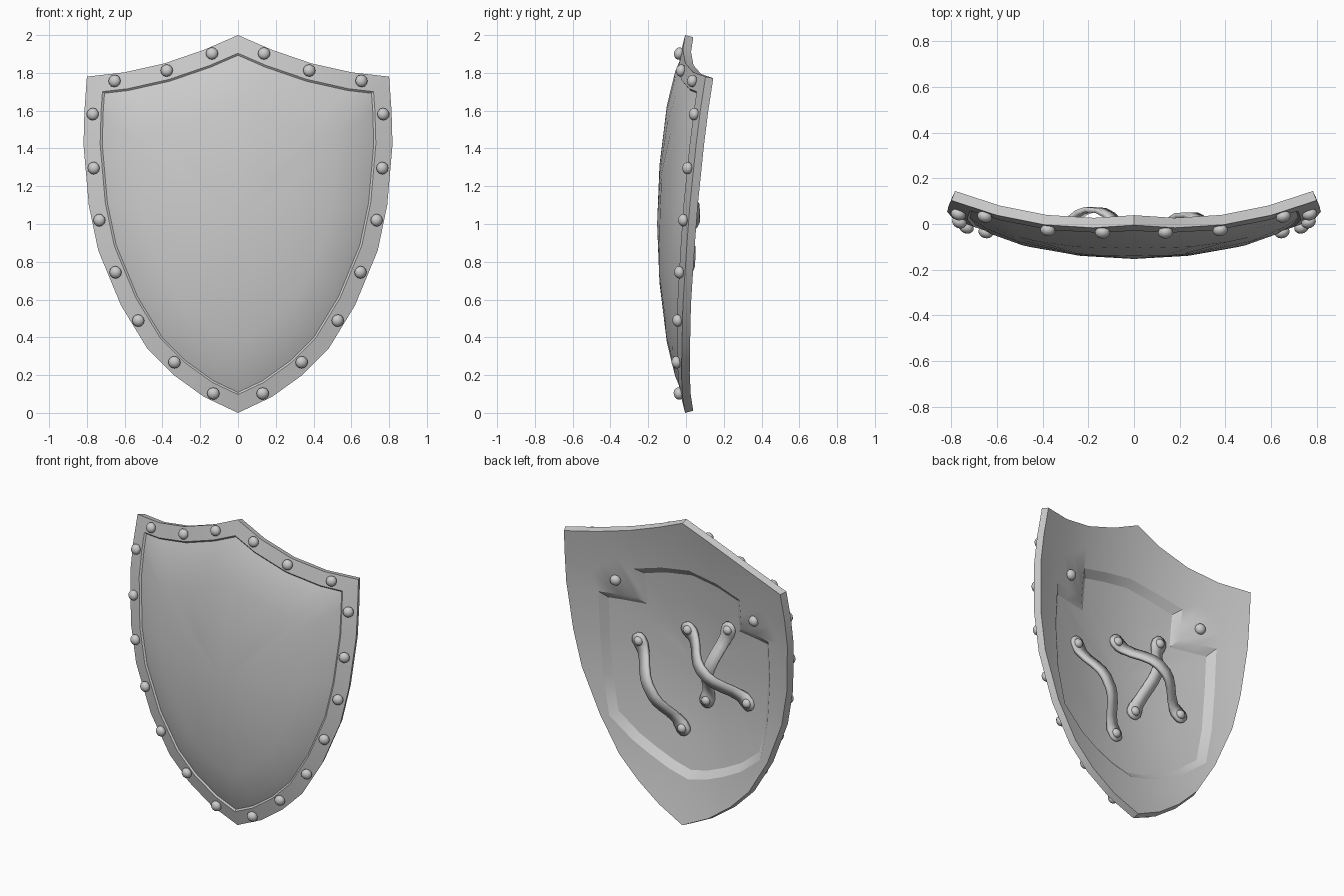
import bpy, bmesh, math
from mathutils import Vector, Matrix

if "Cube" in bpy.data.objects:
    bpy.data.objects.remove(bpy.data.objects["Cube"])

A, B, C = 0.25, 0.132, -0.137      # curvature of the shield front surface

def normal(x, z):
    return Vector((-2 * A * x, 1, -2 * B * (z - 1))).normalized()

def surf(x, z, off=0.0):
    """Point on the curved shield sheet, offset towards the back."""
    return Vector((x, A * x * x + B * (z - 1) ** 2 + C, z)) + normal(x, z) * off

def mirror_loop(half):
    """Half outline (top to bottom, x >= 0) -> closed loop."""
    return [Vector(p) for p in half] + [Vector((-x, z)) for x, z in half[-2:0:-1]]

def inset(loop, w):
    """Mitred inward offset of a clockwise loop."""
    out, n = [], len(loop)
    for i, p in enumerate(loop):
        d1 = (p - loop[i - 1]).normalized()
        d2 = (loop[(i + 1) % n] - p).normalized()
        n1, n2 = Vector((d1.y, -d1.x)), Vector((d2.y, -d2.x))
        out.append(p + (n1 + n2) * (w / (1 + n1.dot(n2))))
    return out

def scaled(loop, f, c=Vector((0, 1.0))):
    return [c + (p - c) * f for p in loop]

def finish(name, bm, angle=30):
    bmesh.ops.recalc_face_normals(bm, faces=bm.faces)
    me = bpy.data.meshes.new(name)
    bm.to_mesh(me)
    bm.free()
    ob = bpy.data.objects.new(name, me)
    bpy.context.collection.objects.link(ob)
    bpy.ops.object.select_all(action='DESELECT')
    ob.select_set(True)
    bpy.context.view_layer.objects.active = ob
    bpy.ops.object.shade_smooth_by_angle(angle=math.radians(angle))
    return ob

# Outlines: shield edge, front panel, stepped recess in the back
outer = mirror_loop([(0, 2), (.18, 1.922), (.39, 1.85), (.6, 1.803), (.8, 1.78), (.813, 1.6),
                     (.818, 1.42), (.79, 1.1), (.74, .86), (.62, .57), (.48, .34),
                     (.34, .2), (.18, .085), (0, 0)])
recess = mirror_loop([(0, 1.66), (.2, 1.63), (.39, 1.58), (.39, 1.47), (.39, 1.38), (.5, 1.38),
                      (.63, 1.38), (.63, 1.1), (.61, .82), (.56, .57), (.4, .44),
                      (.27, .37), (.14, .315), (0, .28)])
rim = inset(outer, .088)
panel = inset(outer, .096)
floor = inset(recess, .05)
mid = [(a + b) / 2 for a, b in zip(outer, recess)]

# Shield body: lofted from the front centre round the rim to the back centre
layers = [(scaled(panel, .35), -.016), (scaled(panel, .7), -.016), (scaled(panel, .9), -.006),
          (panel, .010), (rim, 0), (outer, 0), (outer, .045), (mid, .047), (recess, .05),
          (floor, .02), (scaled(floor, .66), .02), (scaled(floor, .33), .02)]
bm = bmesh.new()
rings = [[bm.verts.new(surf(p.x, p.y, off)) for p in loop] for loop, off in layers]
n = len(outer)
for r0, r1 in zip(rings, rings[1:]):
    for i in range(n):
        j = (i + 1) % n
        bm.faces.new((r0[i], r0[j], r1[j], r1[i]))
for ring, off in ((rings[0], -.016), (rings[-1], .02)):
    c = bm.verts.new(surf(0, 1.0, off))
    for i in range(n):
        bm.faces.new((c, ring[i], ring[(i + 1) % n]))
finish("shield_body", bm)

# Rivets
def rivets(name, spots, r):
    """spots: (position, axis) pairs; flattened balls in one object."""
    b = bmesh.new()
    for pos, axis in spots:
        m = (Matrix.Translation(pos) @ axis.to_track_quat('Z', 'Y').to_matrix().to_4x4()
             @ Matrix.Diagonal((1, 1, .8, 1)))
        bmesh.ops.create_uvsphere(b, u_segments=12, v_segments=8, radius=r, matrix=m)
    finish(name, b, 60)

rim_spots = [(.137, 1.9), (.375, 1.81), (.65, 1.755), (.765, 1.58), (.76, 1.295),
             (.73, 1.02), (.645, .745), (.525, .49), (.335, .27), (.13, .105)]
rivets("rim_rivets", [(surf(s * x, z, -.012), -normal(s * x, z))
                      for x, z in rim_spots for s in (1, -1)], .033)
rivets("back_rivets", [(surf(s * .515, 1.48, .058), normal(s * .515, 1.48)) for s in (1, -1)], .034)

# Arched straps with rounded, riveted ends
def strap(name, p0, p1, height):
    a, e = surf(*p0, .031), surf(*p1, .031)
    u = (e - a).normalized()
    up = (Vector((0, 1, 0)) - u * u.y).normalized()
    side = u.cross(up)
    L = (e - a).length
    half = [(-.048, .012, 0), (-.036, .034, 0), (-.012, .046, 0), (.03, .045, 0), (.06, .038, .06),
            (.11, .036, .3), (.16, .036, .62), (.21, .036, .87), (.255, .036, .98)]
    stations = half + [(L - t, w, h) for t, w, h in reversed(half)]
    b = bmesh.new()
    rows = []
    for t, w, h in stations:
        c = a + u * t + up * (h * height)
        rows.append((b.verts.new(c + side * w), b.verts.new(c - side * w)))
    for q, r in zip(rows, rows[1:]):
        b.faces.new((q[0], q[1], r[1], r[0]))
    ob = finish(name, b, 40)
    mod = ob.modifiers.new("thickness", 'SOLIDIFY')
    mod.thickness, mod.offset = .022, 0
    rivets(name + "_rivets", [(p + up * .012, up) for p in (a, e)], .029)

strap("arm_strap", (.39, 1.08), (.08, .58), .115)
strap("grip_strap_over", (.05, 1.23), (-.41, .88), .145)
strap("grip_strap_under", (-.26, 1.32), (-.085, .80), .10)
